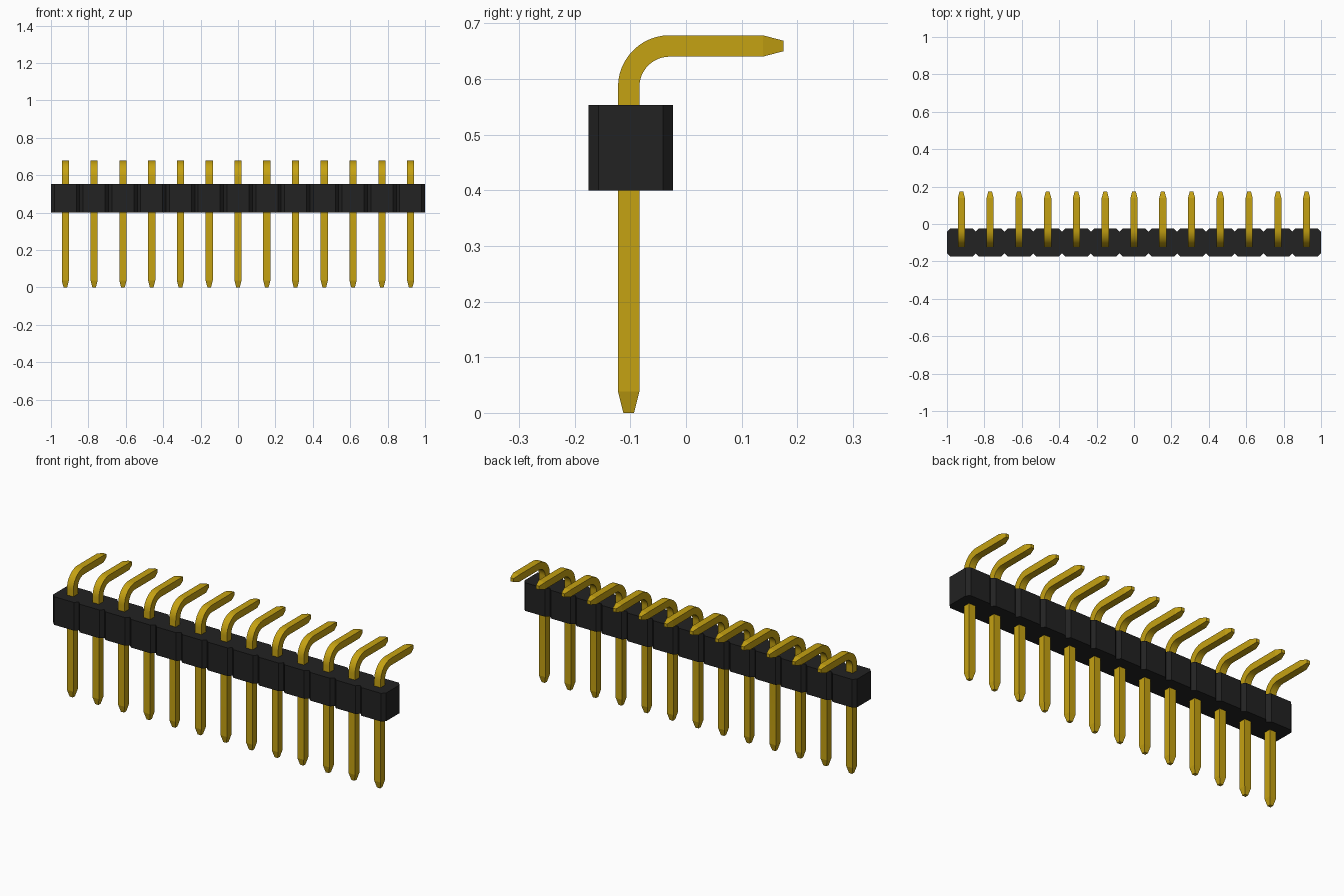
import bpy
import bmesh
import math
from mathutils import Vector

cube = bpy.data.objects.get("Cube")
if cube:
    bpy.data.objects.remove(cube, do_unlink=True)

COUNT = 13
PITCH = 2 / COUNT
PIN_Y = -0.103          # centre line of the upright legs
HALF = 0.0192           # half width of the square wire
TIP = 0.0095            # half width at the tapered ends


def make_material(name, color, roughness):
    mat = bpy.data.materials.new(name)
    mat.use_nodes = True
    mat.diffuse_color = color
    bsdf = mat.node_tree.nodes["Principled BSDF"]
    bsdf.inputs["Base Color"].default_value = color
    bsdf.inputs["Roughness"].default_value = roughness
    return mat


gold = make_material("gold metal", (0.56, 0.36, 0.006, 1), 0.4)
black = make_material("black plastic", (0.016, 0.016, 0.016, 1), 0.6)


def finish(bm, name, mat):
    bmesh.ops.recalc_face_normals(bm, faces=bm.faces[:])
    mesh = bpy.data.meshes.new(name)
    bm.to_mesh(mesh)
    bm.free()
    mesh.materials.append(mat)
    obj = bpy.data.objects.new(name, mesh)
    bpy.context.collection.objects.link(obj)
    return obj


# Housing: a row of chamfered blocks, extruded from one notched outline
def build_housing():
    bottom, top, front, back, cham = 0.4, 0.553, -0.175, -0.023, 0.018
    front_edge, back_edge = [], []
    for i in range(COUNT):
        x0 = -1 + i * PITCH
        x1 = x0 + PITCH
        for edge, y, inward in ((front_edge, front, cham), (back_edge, back, -cham)):
            edge += [(x0, y + inward), (x0 + cham, y), (x1 - cham, y)]
    front_edge.append((1, front + cham))
    back_edge.append((1, back - cham))
    bm = bmesh.new()
    verts = [bm.verts.new((x, y, bottom)) for x, y in front_edge + back_edge[::-1]]
    base = bm.faces.new(verts)
    result = bmesh.ops.extrude_face_region(bm, geom=[base], use_keep_orig=True)
    moved = [v for v in result["geom"] if isinstance(v, bmesh.types.BMVert)]
    bmesh.ops.translate(bm, verts=moved, vec=(0, 0, top - bottom))
    return finish(bm, "housing", black)


# Pin: a square section swept up the leg, round the bend and out to the back
def build_pin():
    radius, bend_y, bend_z, steps = 0.0735, PIN_Y + 0.0735, 0.586, 12
    stations = [(PIN_Y, 0, 0, TIP), (PIN_Y, 0.038, 0, HALF)]
    for i in range(steps + 1):
        a = math.pi / 2 * i / steps
        stations.append((bend_y - radius * math.cos(a),
                         bend_z + radius * math.sin(a), a, HALF))
    end_z = bend_z + radius
    stations += [(0.138, end_z, math.pi / 2, HALF), (0.175, end_z, math.pi / 2, TIP)]

    bm = bmesh.new()
    rings = []
    for y, z, a, h in stations:
        centre = Vector((0, y, z))
        out = Vector((0, -math.cos(a), math.sin(a))) * h
        side = Vector((h, 0, 0))
        corners = (side + out, out - side, -side - out, side - out)
        rings.append([bm.verts.new(centre + c) for c in corners])
    for lower, upper in zip(rings, rings[1:]):
        for k in range(4):
            n = (k + 1) % 4
            bm.faces.new((lower[k], lower[n], upper[n], upper[k]))
    bm.faces.new(rings[0])
    bm.faces.new(rings[-1])
    return finish(bm, "pin_1", gold)


build_housing()
pin = build_pin()

# Smooth only the bend; the wire corners and tapers stay sharp
bpy.ops.object.select_all(action="DESELECT")
pin.select_set(True)
bpy.context.view_layer.objects.active = pin
bpy.ops.object.shade_smooth_by_angle(angle=math.radians(12))

# Repeat the pin along the housing
pin.location.x = -1 + PITCH / 2
for i in range(1, COUNT):
    copy = pin.copy()
    copy.name = f"pin_{i + 1}"
    copy.location.x = -1 + PITCH * (i + 0.5)
    bpy.context.collection.objects.link(copy)
